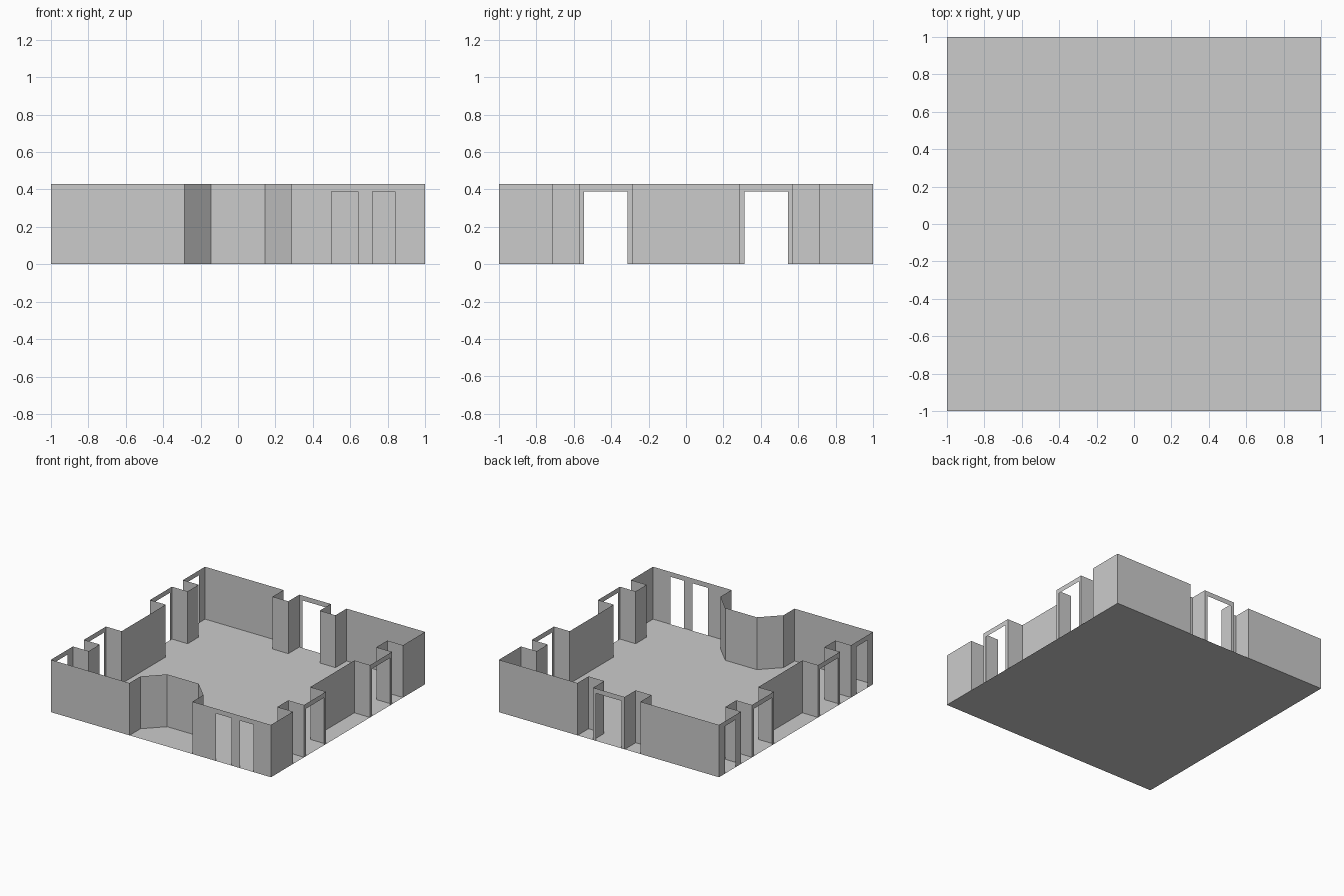
import bpy, bmesh
from mathutils import Vector

if "Cube" in bpy.data.objects:
    bpy.data.objects.remove(bpy.data.objects["Cube"])

H = 0.43      # wall height
DOOR_H = 0.39  # door opening height


def finish(name, bm):
    bmesh.ops.remove_doubles(bm, verts=bm.verts, dist=1e-4)
    mesh = bpy.data.meshes.new(name)
    bm.to_mesh(mesh)
    bm.free()
    bpy.context.collection.objects.link(bpy.data.objects.new(name, mesh))


def panel(bm, a, b, z0, z1):
    bm.faces.new([bm.verts.new((p.x, p.y, z))
                  for p, z in ((a, z0), (b, z0), (b, z1), (a, z1))])


def wall(name, points, doors=()):
    """Thin wall following a plan path. Each door is (segment, start, end),
    with start and end as distances along that segment."""
    bm = bmesh.new()
    pts = [Vector(p) for p in points]
    for i, (a, b) in enumerate(zip(pts, pts[1:])):
        d = (b - a).normalized()
        pos = a
        for seg, s, e in doors:
            if seg == i:
                left, right = a + d * s, a + d * e
                panel(bm, pos, left, 0, H)
                panel(bm, left, right, DOOR_H, H)
                pos = right
        panel(bm, pos, b, 0, H)
    finish(name, bm)


# Floor slab
bm = bmesh.new()
bmesh.ops.create_grid(bm, x_segments=1, y_segments=1, size=1)
finish("floor", bm)

IN, A, B, C = 0.857, 0.286, 0.571, 0.714  # plan grid of the niches and piers
DOOR = (0.026, 0.259)                   # wide door within a niche

# Front wall with the faceted inward bay and two narrow doorways
wall("front_wall",
     [(-1, -1), (-A, -1), (-A, -IN), (-0.143, -C), (0.143, -C),
      (A, -IN), (A, -1), (1, -1)],
     [(6, 0.5 - A, 0.64 - A), (6, 0.72 - A, 0.84 - A)])

# Back wall with two piers flanking a door
wall("back_wall",
     [(1, 1), (A, 1), (A, IN), (0.143, IN), (0.143, 1),
      (-0.143, 1), (-0.143, IN), (-A, IN), (-A, 1), (-1, 1)],
     [(4, *DOOR)])

# Side walls: stepped piers and two door niches, left side has end doors too
half = [(1, 1), (1, C), (IN, C), (IN, B), (1, B), (1, A), (IN, A)]
for name, sx in (("right_wall", 1), ("left_wall", -1)):
    path = [(sx * x, y) for x, y in half]
    path += [(x, -y) for x, y in reversed(path)]
    doors = [(4, *DOOR), (8, *DOOR)]
    if sx < 0:
        doors += [(0, 0.075, 0.215), (12, C and 0.071, 0.211)]
    wall(name, path, doors)
